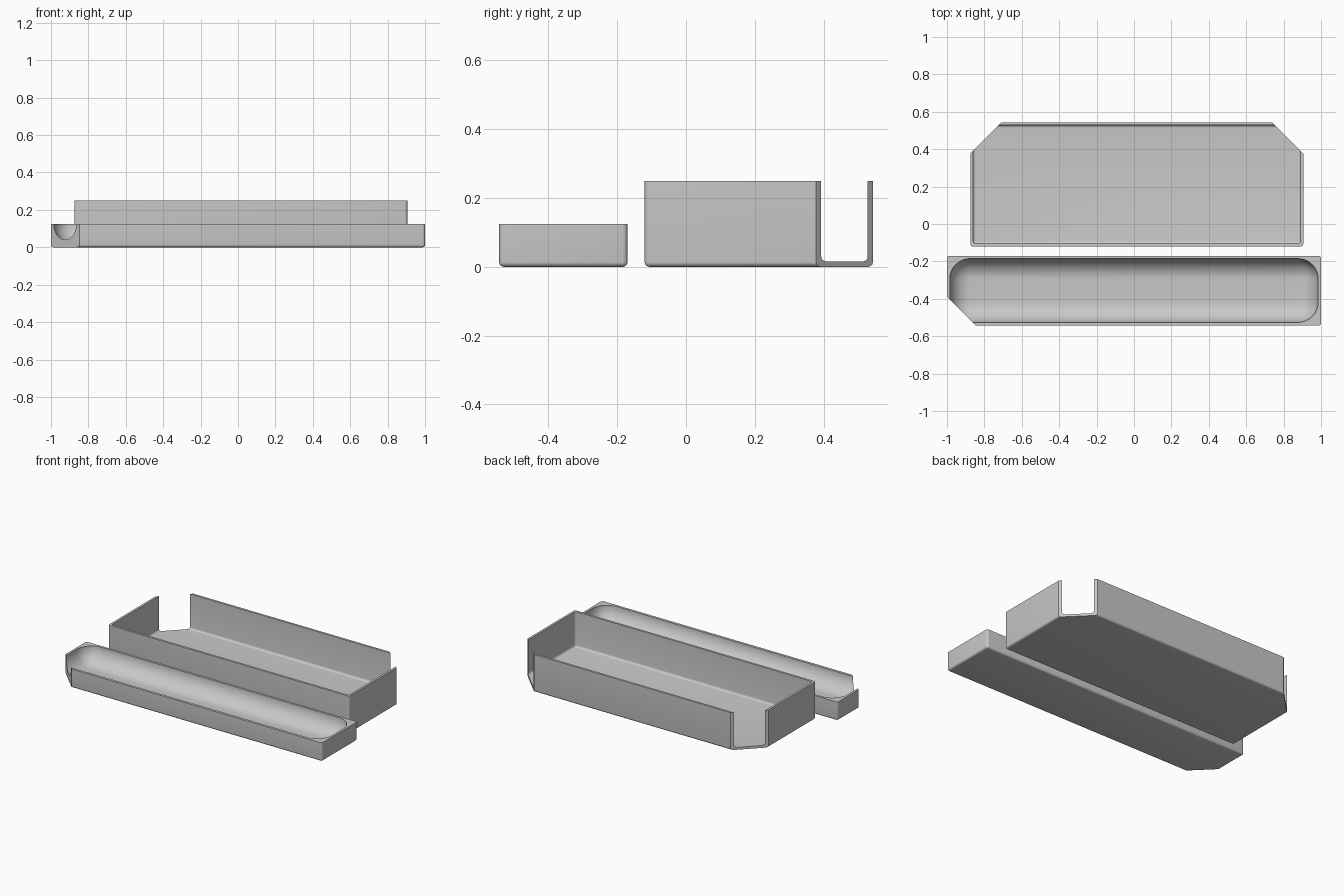
import bpy, bmesh, math
from mathutils import Matrix, Vector

if "Cube" in bpy.data.objects:
    bpy.data.objects.remove(bpy.data.objects["Cube"])

grey = bpy.data.materials.new("light grey")
grey.diffuse_color = (0.58, 0.58, 0.58, 1)
grey.use_nodes = True
grey.node_tree.nodes["Principled BSDF"].inputs["Base Color"].default_value = grey.diffuse_color


def rounded_block(name, lo, hi, radius, segments):
    """Box with rounded bottom and upright edges and a flat, sharp top."""
    lo, hi = Vector(lo), Vector(hi)
    bm = bmesh.new()
    bmesh.ops.create_cube(bm, size=1)
    for v in bm.verts:
        v.co = Vector((lo[i] + (v.co[i] + 0.5) * (hi[i] - lo[i]) for i in range(3)))
    if radius:
        edges = [e for e in bm.edges if min(v.co.z for v in e.verts) < lo.z + 1e-5]
        bmesh.ops.bevel(bm, geom=edges, offset=radius, segments=segments,
                        profile=0.5, affect='EDGES', clamp_overlap=True)
    mesh = bpy.data.meshes.new(name)
    bm.to_mesh(mesh)
    bm.free()
    ob = bpy.data.objects.new(name, mesh)
    bpy.context.collection.objects.link(ob)
    return ob


def corner_cutter(point, direction):
    """Block whose face passes through point; it removes all beyond in direction."""
    ob = rounded_block("corner_cutter", (0, -0.5, -0.5), (0.5, 0.5, 0.8), 0, 1)
    angle = math.atan2(direction[1], direction[0])
    ob.data.transform(Matrix.Translation((*point, 0)) @ Matrix.Rotation(angle, 4, 'Z'))
    return ob


def carve(ob, cutters):
    """Subtract the cutters, bake the result and smooth the rounded edges."""
    for c in cutters:
        c.hide_render = True
        mod = ob.modifiers.new("carve", 'BOOLEAN')
        mod.operation = 'DIFFERENCE'
        mod.solver = 'EXACT'
        mod.object = c
    bpy.context.view_layer.update()
    graph = bpy.context.evaluated_depsgraph_get()
    mesh = bpy.data.meshes.new_from_object(ob.evaluated_get(graph))
    ob.modifiers.clear()
    ob.data = mesh
    mesh.name = ob.name
    for c in cutters:
        bpy.data.objects.remove(c)
    mesh.materials.clear()
    mesh.materials.append(grey)
    bpy.ops.object.select_all(action='DESELECT')
    ob.select_set(True)
    bpy.context.view_layer.objects.active = ob
    bpy.ops.object.shade_smooth_by_angle(angle=math.radians(30))


# Thin-walled tray, open at both back corners
tray = rounded_block("deep_tray", (-0.875, -0.12, 0), (0.905, 0.543, 0.25), 0.014, 5)
carve(tray, [
    rounded_block("tray_cavity", (-0.86, -0.105, 0.016), (0.89, 0.528, 0.5), 0.014, 5),
    corner_cutter((-0.875, 0.378), (-1, 1)),
    corner_cutter((0.905, 0.378), (1, 1)),
])

# Shallow trough with a round-bottomed hollow and one pouring corner
trough = rounded_block("pouring_trough", (-1, -0.543, 0), (1, -0.17, 0.125), 0.014, 5)
carve(trough, [
    rounded_block("trough_cavity", (-0.985, -0.526, 0.015), (0.985, -0.185, 0.5), 0.11, 16),
    corner_cutter((-1, -0.39), (-1, -1)),
])
